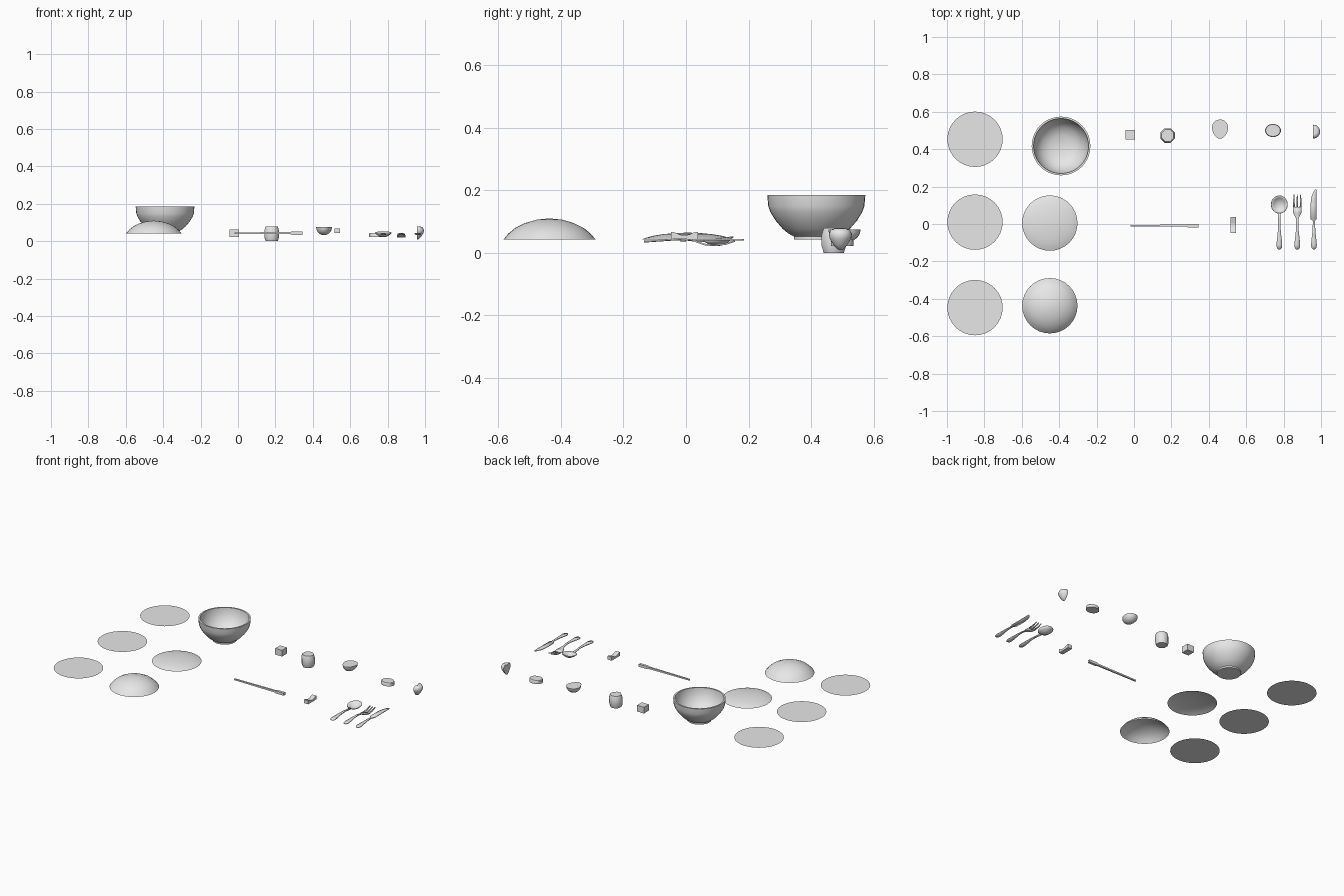
import bpy, bmesh, math
from mathutils import Matrix, Vector

if "Cube" in bpy.data.objects:
    bpy.data.objects.remove(bpy.data.objects["Cube"], do_unlink=True)

grey = bpy.data.materials.new("light_grey")
grey.use_nodes = True
grey.diffuse_color = (0.8, 0.8, 0.8, 1)
grey.node_tree.nodes["Principled BSDF"].inputs["Base Color"].default_value = (0.8, 0.8, 0.8, 1)


def finish(name, bm, loc=(0, 0, 0), angle=35, thick=0, offset=-1):
    """Turn a bmesh into a shaded object."""
    mesh = bpy.data.meshes.new(name)
    bm.to_mesh(mesh)
    bm.free()
    mesh.materials.append(grey)
    obj = bpy.data.objects.new(name, mesh)
    bpy.context.collection.objects.link(obj)
    obj.location = loc
    if thick:
        mod = obj.modifiers.new("thickness", "SOLIDIFY")
        mod.thickness = thick
        mod.offset = offset
    for other in bpy.context.selected_objects:
        other.select_set(False)
    obj.select_set(True)
    bpy.context.view_layer.objects.active = obj
    bpy.ops.object.shade_smooth_by_angle(angle=math.radians(angle))
    return obj


def revolve(profile, steps=32, turn=360, start=0):
    """Spin (radius, height) points around z."""
    bm = bmesh.new()
    verts = [bm.verts.new((r, 0, z)) for r, z in profile]
    edges = [bm.edges.new(pair) for pair in zip(verts, verts[1:])]
    bmesh.ops.rotate(bm, verts=verts, matrix=Matrix.Rotation(math.radians(start), 3, 'Z'))
    bmesh.ops.spin(bm, geom=verts + edges, axis=(0, 0, 1), cent=(0, 0, 0),
                   angle=math.radians(turn), steps=steps)
    bmesh.ops.remove_doubles(bm, verts=bm.verts, dist=0.0002)
    bmesh.ops.recalc_face_normals(bm, faces=bm.faces)
    return bm


def strip(bm, stations):
    """Add a ribbon through (y, left x, right x, z) stations."""
    rows = [(bm.verts.new((a, y, z)), bm.verts.new((b, y, z))) for y, a, b, z in stations]
    for (a, b), (c, d) in zip(rows, rows[1:]):
        bm.faces.new((a, b, d, c))


def even(stations):
    return [(y, -w, w, z) for y, w, z in stations]


# Flat round plates
for i, y in enumerate((0.453, 0.01, -0.447)):
    bm = bmesh.new()
    bmesh.ops.create_circle(bm, cap_ends=True, segments=32, radius=0.148)
    finish(f"flat_plate_{i + 1}", bm, (-0.85, y, 0.062))

# Deep and shallow open domes
dome = [(0, 0.068), (0.04, 0.064), (0.078, 0.053), (0.11, 0.037), (0.132, 0.019), (0.148, 0)]
finish("deep_dome", revolve(dome), (-0.45, -0.437, 0.042), 60)
finish("shallow_dome", revolve([(r, z * 0.33) for r, z in dome]), (-0.45, 0.005, 0.042), 60)

# Footed bowl
bowl = [(0, 0.042), (0.072, 0.042), (0.072, 0.052), (0.09, 0.062), (0.108, 0.077),
        (0.131, 0.104), (0.147, 0.13), (0.154, 0.15), (0.157, 0.185), (0.147, 0.185),
        (0.144, 0.15), (0.124, 0.108), (0.1, 0.081), (0.06, 0.062), (0, 0.056)]
finish("bowl", revolve(bowl, 40), (-0.39, 0.417, 0), 40)

# Small block
bm = bmesh.new()
bmesh.ops.create_cube(bm, size=1)
bmesh.ops.scale(bm, vec=(0.05, 0.05, 0.041), verts=bm.verts)
finish("block", bm, (-0.02, 0.477, 0.043))

# Eight-sided barrel
barrel = [(0, 0), (0.035, 0), (0.042, 0.021), (0.042, 0.058), (0.035, 0.079), (0, 0.079)]
finish("barrel", revolve(barrel, 8, start=22.5), (0.18, 0.473, 0), 50)

# Half egg, flat side up
half_egg = [(0, 0)] + [(0.042 * math.cos(t), -0.043 * math.sin(t))
                       for t in (i * math.pi / 12 for i in range(7))]
bm = revolve(half_egg, 24)
for v in bm.verts:
    v.co = Vector((v.co.x * (1 + 4 * v.co.y), v.co.y * 1.23, v.co.z))
finish("half_egg", bm, (0.46, 0.507, 0.075), 50)

# Oval slice
bm = revolve([(0, 0.022), (0.043, 0.022), (0.043, 0.039), (0.039, 0.044), (0, 0.044)], 20)
bmesh.ops.scale(bm, vec=(1, 0.82, 1), verts=bm.verts)
finish("oval_slice", bm, (0.743, 0.5, 0))

# Half berry with its flat cut on the right
berry = [(0, 0.071), (0.017, 0.078), (0.03, 0.074), (0.037, 0.06), (0.034, 0.045),
         (0.022, 0.025), (0.009, 0.011), (0, 0.008)]
bm = revolve(berry, 12, 180, -90)
bmesh.ops.holes_fill(bm, edges=[e for e in bm.edges if e.is_boundary], sides=0)
bmesh.ops.recalc_face_normals(bm, faces=bm.faces)
finish("half_berry", bm, (0.958, 0.494, 0), 50)

# Square stick with a thicker grip
bm = revolve([(0, 0), (0.006, 0), (0.008, 0.3), (0.012, 0.306), (0.012, 0.365), (0, 0.365)],
             4, start=45)
bmesh.ops.transform(bm, matrix=Matrix.Rotation(math.pi / 2, 4, 'Y'), verts=bm.verts)
finish("stick", bm, (-0.02, -0.009, 0.043), 20)

# Stick rest with a dipped top
bm = bmesh.new()
side = [(-0.043, 0), (0.043, 0), (0.043, 0.024), (0.03, 0.022), (0.015, 0.015),
        (0, 0.013), (-0.015, 0.015), (-0.03, 0.022), (-0.043, 0.024)]
face = bm.faces.new([bm.verts.new((-0.015, y, z)) for y, z in side])
new = bmesh.ops.extrude_face_region(bm, geom=[face])["geom"]
bmesh.ops.translate(bm, vec=(0.03, 0, 0), verts=[v for v in new if isinstance(v, bmesh.types.BMVert)])
bmesh.ops.recalc_face_normals(bm, faces=bm.faces)
finish("stick_rest", bm, (0.53, -0.005, 0.043))

# Cutlery handle shared by all three pieces
handle = [(-0.135, 0.006, 0.039), (-0.128, 0.013, 0.039), (-0.112, 0.0155, 0.04),
          (-0.085, 0.013, 0.042), (-0.04, 0.008, 0.045), (0, 0.006, 0.045)]

# Spoon
bm = bmesh.new()
strip(bm, even(handle + [(0.03, 0.006, 0.042), (0.06, 0.008, 0.04)]))
finish("spoon_handle", bm, (0.777, 0, 0), thick=0.006)
bm = revolve([(0, -0.022), (0.018, -0.019), (0.033, -0.01), (0.044, 0)], 24)
bmesh.ops.scale(bm, vec=(1, 1.09, 1), verts=bm.verts)
bmesh.ops.rotate(bm, verts=bm.verts, matrix=Matrix.Rotation(math.radians(8), 3, 'X'))
finish("spoon_bowl", bm, (0.777, 0.104, 0.045), 60, 0.003, 0)

# Fork with three tines
bm = bmesh.new()
strip(bm, even(handle + [(0.03, 0.006, 0.04), (0.045, 0.014, 0.034),
                         (0.06, 0.022, 0.029), (0.09, 0.023, 0.026)]))
for x in (-0.018, 0, 0.018):
    strip(bm, [(0.09, x - 0.005, x + 0.005, 0.026), (0.125, x - 0.004, x + 0.004, 0.03),
               (0.155, x - 0.002, x + 0.002, 0.04)])
finish("fork", bm, (0.873, 0, 0), thick=0.005)

# Knife with a straight back and curved edge
bm = bmesh.new()
strip(bm, even(handle) + [(0.018, -0.006, 0.007, 0.044), (0.026, -0.018, 0.014, 0.044),
                          (0.1, -0.019, 0.014, 0.044), (0.145, -0.013, 0.014, 0.044),
                          (0.172, -0.003, 0.014, 0.044), (0.185, 0.007, 0.014, 0.044)])
finish("knife", bm, (0.962, 0, 0), thick=0.005)
